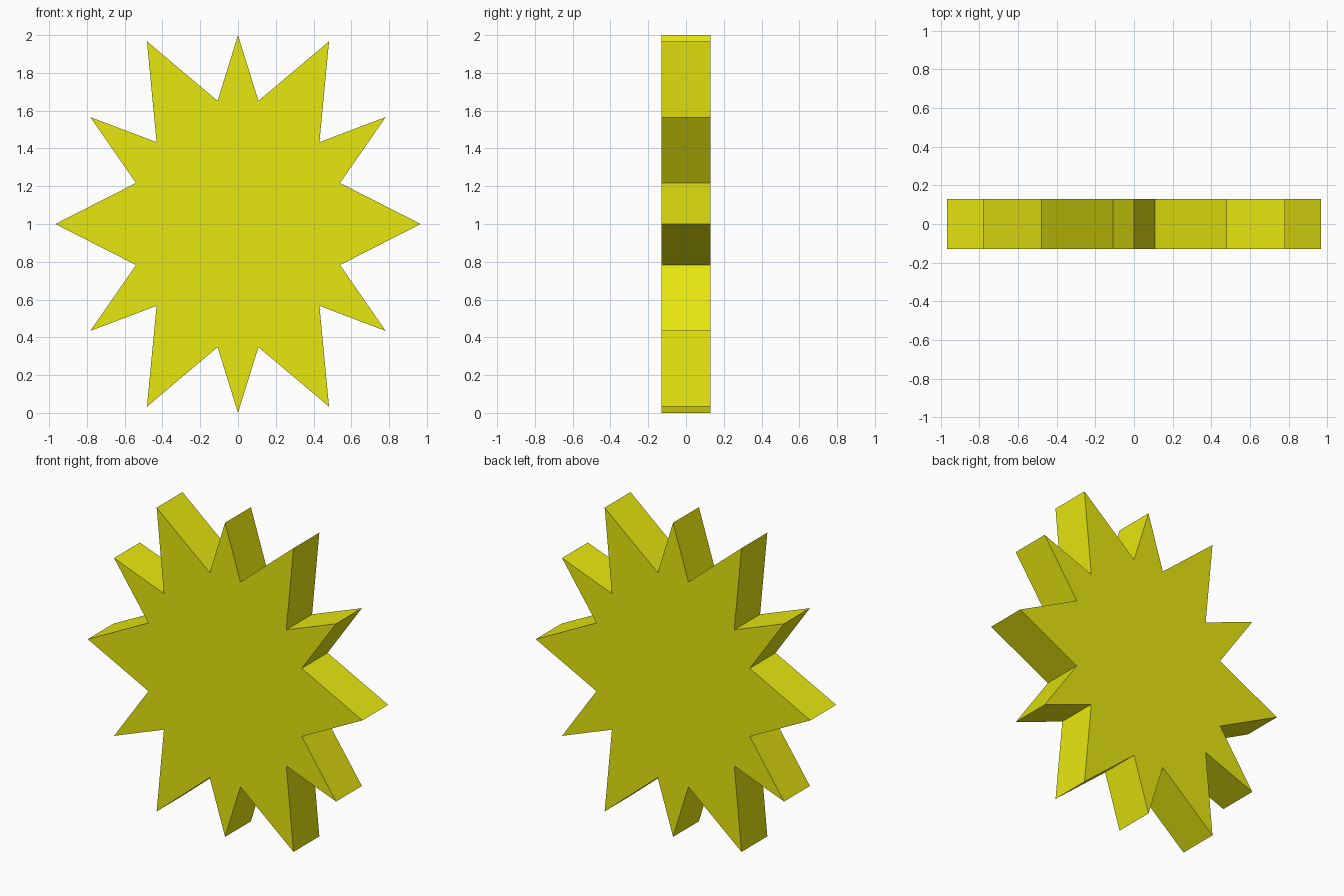
import bpy
import bmesh

if "Cube" in bpy.data.objects:
    bpy.data.objects.remove(bpy.data.objects["Cube"])

CENTRE_Z = 1.0
HALF_DEPTH = 0.13

# One quarter of the star outline (x, height from centre): top tip to right tip
quarter = [(0, 1.0), (0.108, 0.652), (0.482, 0.967), (0.431, 0.433),
           (0.782, 0.566), (0.54, 0.217), (0.967, 0)]

# Mirror the quarter downwards, then the right half to the left
right = quarter + [(x, -z) for x, z in reversed(quarter[:-1])]
outline = right + [(-x, z) for x, z in reversed(right[1:-1])]

# Star plate: outline face extruded from front to back
bm = bmesh.new()
front = bm.faces.new([bm.verts.new((x, -HALF_DEPTH, z + CENTRE_Z)) for x, z in outline])
extruded = bmesh.ops.extrude_face_region(bm, geom=[front], use_keep_orig=True)
back_verts = [g for g in extruded["geom"] if isinstance(g, bmesh.types.BMVert)]
bmesh.ops.translate(bm, verts=back_verts, vec=(0, 2 * HALF_DEPTH, 0))
bmesh.ops.recalc_face_normals(bm, faces=bm.faces)
mesh = bpy.data.meshes.new("star_plate")
bm.to_mesh(mesh)
bm.free()
star = bpy.data.objects.new("star_plate", mesh)
bpy.context.collection.objects.link(star)

# Yellow paint
yellow = bpy.data.materials.new("yellow")
yellow.diffuse_color = (0.8, 0.8, 0.005, 1)
yellow.use_nodes = True
yellow.node_tree.nodes["Principled BSDF"].inputs["Base Color"].default_value = yellow.diffuse_color
mesh.materials.append(yellow)
